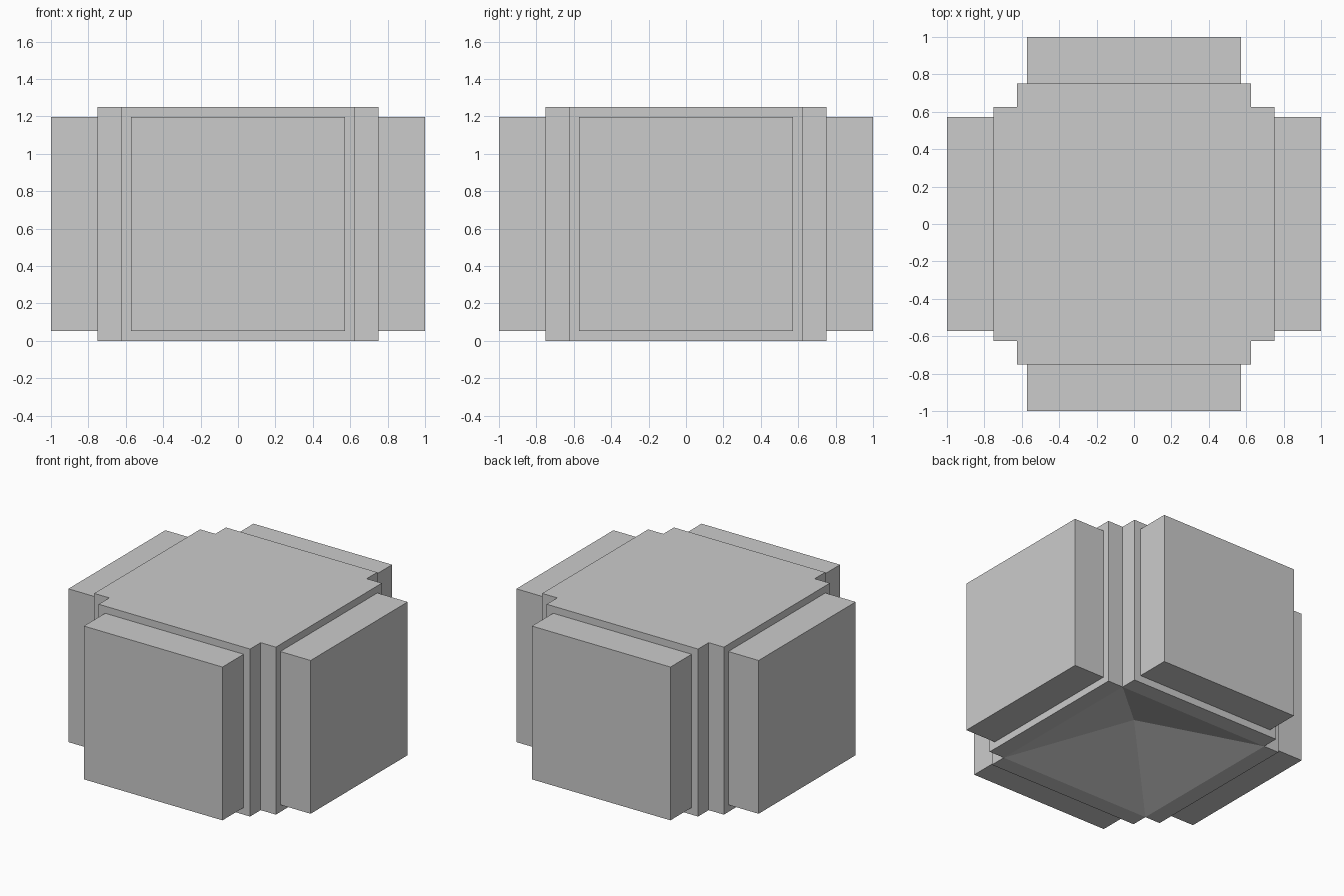
import bpy, bmesh
from mathutils import Vector, Matrix

if "Cube" in bpy.data.objects:
    bpy.data.objects.remove(bpy.data.objects["Cube"])

bm = bmesh.new()
# core cube standing on the ground
bmesh.ops.create_cube(bm, size=1.25, matrix=Matrix.Translation((0, 0, 0.625)))
bm.normal_update()
sides = [f for f in bm.faces if abs(f.normal.z) < 0.5]
bottom = next(f for f in bm.faces if f.normal.z < -0.5)

# hollow pyramid underneath
poked = bmesh.ops.poke(bm, faces=[bottom])
poked["verts"][0].co = (0, 0, 0.25)


def push_out(face, distance):
    """Extrude one face along its normal and return the new cap."""
    normal = face.normal.copy()
    cap = bmesh.ops.extrude_discrete_faces(bm, faces=[face])["faces"][0]
    bmesh.ops.translate(bm, verts=cap.verts, vec=normal * distance)
    cap.normal_update()
    return cap


# stepped panels and raised pads on the four sides
for side in sides:
    panel = push_out(side, 0.125)
    bmesh.ops.inset_region(bm, faces=[panel], thickness=0.075)
    panel.normal_update()
    push_out(panel, 0.25)

bmesh.ops.recalc_face_normals(bm, faces=bm.faces)
mesh = bpy.data.meshes.new("padded_block")
bm.to_mesh(mesh)
bm.free()
block = bpy.data.objects.new("padded_block", mesh)
bpy.context.collection.objects.link(block)
